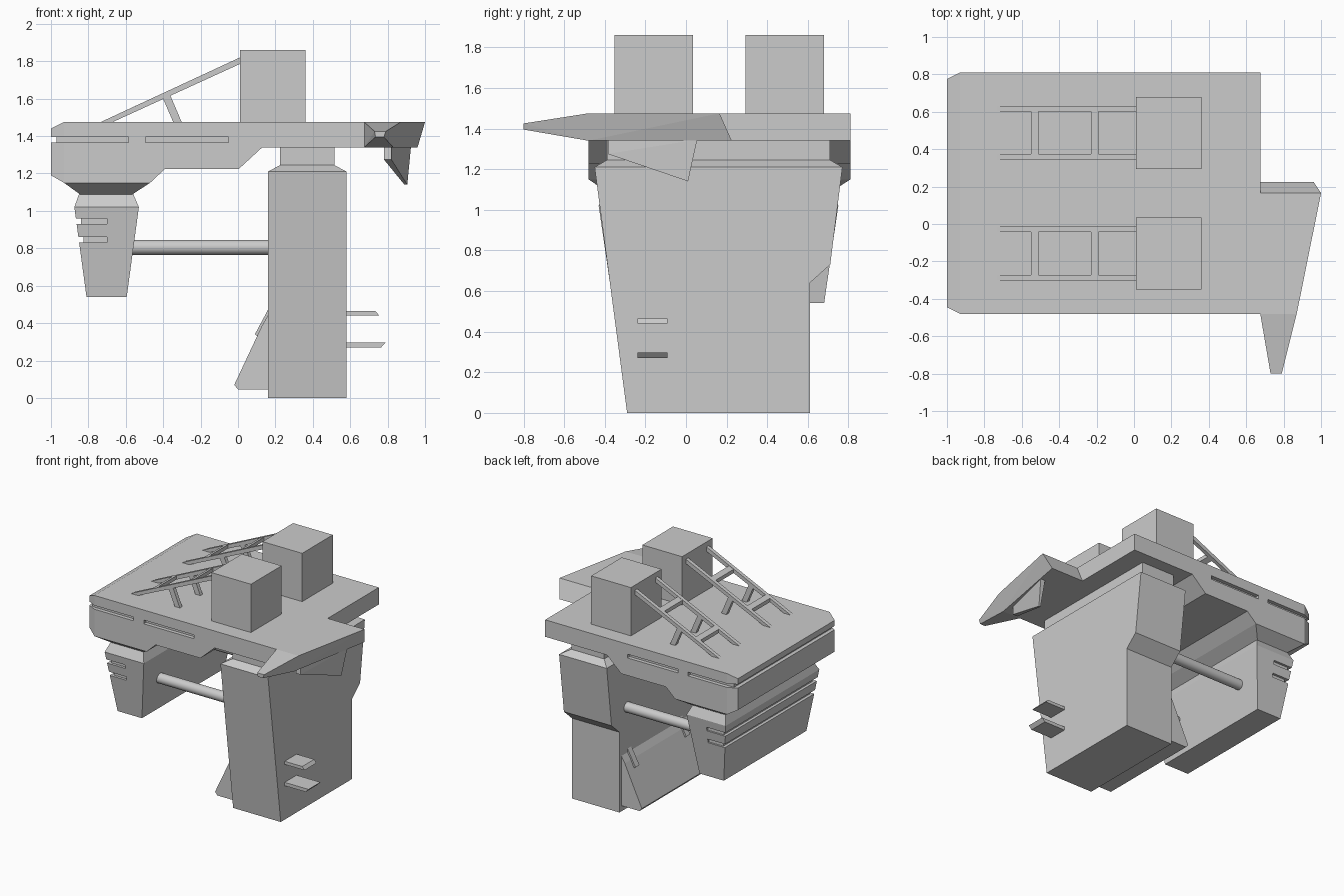
import bpy, bmesh, math
from mathutils import Vector

if "Cube" in bpy.data.objects:
    bpy.data.objects.remove(bpy.data.objects["Cube"])


def finish(name, bm):
    bmesh.ops.recalc_face_normals(bm, faces=bm.faces)
    me = bpy.data.meshes.new(name)
    bm.to_mesh(me)
    bm.free()
    ob = bpy.data.objects.new(name, me)
    bpy.context.collection.objects.link(ob)
    return ob


def hull(name, pts):
    bm = bmesh.new()
    for p in pts:
        bm.verts.new(p)
    bmesh.ops.convex_hull(bm, input=bm.verts[:])
    bmesh.ops.dissolve_limit(bm, angle_limit=0.01, verts=bm.verts[:], edges=bm.edges[:])
    return finish(name, bm)


def rect(x0, x1, y0, y1, z):
    return [(x, y, z) for x in (x0, x1) for y in (y0, y1)]


def box(name, x0, x1, y0, y1, z0, z1):
    return hull(name, rect(x0, x1, y0, y1, z0) + rect(x0, x1, y0, y1, z1))


def prism(name, profile, axis, a, b, cuts=()):
    """Extrude an (x,z) profile along y, or a (y,z) profile along x; optional plane cuts."""
    bm = bmesh.new()
    place = (lambda u, v, t: (u, t, v)) if axis == 'y' else (lambda u, v, t: (t, u, v))
    face = bm.faces.new([bm.verts.new(place(u, v, a)) for u, v in profile])
    ext = bmesh.ops.extrude_face_region(bm, geom=[face])
    move = [g for g in ext['geom'] if isinstance(g, bmesh.types.BMVert)]
    bmesh.ops.translate(bm, verts=move, vec=Vector(place(0, 0, b - a)))
    for co, no in cuts:
        geom = bm.verts[:] + bm.edges[:] + bm.faces[:]
        res = bmesh.ops.bisect_plane(bm, geom=geom, plane_co=co, plane_no=no, clear_outer=True)
        rim = [g for g in res['geom_cut'] if isinstance(g, bmesh.types.BMEdge)]
        bmesh.ops.holes_fill(bm, edges=rim)
    return finish(name, bm)


def carve(ob, *bounds):
    for b in bounds:
        cutter = box('slot_cutter', *b)
        cutter.hide_render = True
        mod = ob.modifiers.new('slot', 'BOOLEAN')
        mod.operation, mod.solver, mod.object = 'DIFFERENCE', 'EXACT', cutter
        bpy.context.view_layer.objects.active = ob
        bpy.ops.object.modifier_apply(modifier=mod.name)
        bpy.data.objects.remove(cutter)


MID = 0.163                      # y of the symmetry plane of the body
F, B = -0.48, 0.81               # deck front and back

# Deck with stepped underside, chamfered left corners and side slots
deck = prism('deck', [(-1, 1.44), (-.93, 1.475), (.675, 1.475), (.675, 1.34), (.13, 1.34),
                      (.005, 1.225), (-.39, 1.225), (-.47, 1.15), (-.93, 1.15), (-1, 1.19)],
             'y', F, B, [((-1, F + .035, 0), (-.035, -.07, 0)),
                         ((-1, B - .035, 0), (-.035, .07, 0))])
S = (1.365, 1.395)
carve(deck, (-1.1, -.97, -1, 1, *S),
      (-1.1, -.585, -1, F + .03, *S), (-1.1, -.585, B - .03, 1, *S),
      (-.495, -.05, -1, F + .03, *S), (-.495, -.05, B - .03, 1, *S))

# Left leg and its flared collar
hull('left_collar', rect(-.93, -.47, F, B, 1.15) + rect(-.84, -.57, -.385, .71, 1.085))
left_leg = hull('left_leg', rect(-.85, -.56, -.39, .715, 1.09)
                + rect(-.875, -.53, -.43, .75, 1.02) + rect(-.81, -.595, -.36, .68, .54))
for z0, z1, x, y in ((.93, .96, -.84, .56), (.83, .86, -.825, .545)):
    carve(left_leg, (-1, x, -1, 1, z0, z1),
          (-1, -.7, -1, MID - y, z0, z1), (-1, -.7, MID + y, 1, z0, z1))

# Right leg, cap and neck
prism('right_leg', [(-.29, 0), (.61, 0), (.61, .64), (.71, .73), (.77, 1.21), (-.45, 1.21)],
      'x', .16, .58)
hull('right_leg_cap', rect(.16, .58, -.45, .77, 1.21) + rect(.225, .515, -.39, .71, 1.245))
box('right_leg_neck', .225, .515, -.39, .71, 1.24, 1.345)

# Cross bars between the legs
for i, y in enumerate((MID - .35, MID + .35)):
    bpy.ops.mesh.primitive_cylinder_add(vertices=24, radius=.04, depth=.76,
                                        location=(-.2, y, .805), rotation=(0, math.pi / 2, 0))
    bpy.context.object.name = f'cross_bar_{i + 1}'
    bpy.ops.object.shade_smooth_by_angle()

# Sloped apron at the foot of the right leg, with two braces
prism('apron', [(.165, .045), (0, .045), (-.02, .07), (.13, .39), (.165, .45)], 'y', -.26, .585)
for i, y in enumerate((MID - .32, MID + .32)):
    prism(f'apron_brace_{i + 1}', [(.09, .34), (.12, .32), (.165, .41), (.165, .48)],
          'y', y - .025, y + .025)

# Steps on the outer side of the right leg
prism('upper_step', [(.57, .44), (.755, .44), (.735, .465), (.57, .465)], 'y', -.24, -.09)
prism('lower_step', [(.57, .27), (.765, .27), (.79, .297), (.57, .297)], 'y', -.24, -.09)

# Side wing with a pointed prong, and the blade hanging under it
hull('side_wing', rect(.675, 1, .165, .165, 1.475) + rect(.675, .96, .225, .225, 1.34)
     + rect(.675, .87, -.48, -.48, 1.475) + rect(.675, .83, -.48, -.48, 1.34))
hull('wing_prong', rect(.675, .87, -.48, -.48, 1.475) + rect(.675, .83, -.48, -.48, 1.34)
     + rect(.73, .79, -.8, -.8, 1.425) + rect(.735, .78, -.8, -.8, 1.395))
blade = [(.925, .055, 1.345), (.905, .01, 1.14), (.82, -.385, 1.275), (.82, -.38, 1.345)]
hull('wing_blade', blade + [(x - (.015 if z < 1.2 else .04), y, z) for x, y, z in blade])

# Roof boxes, each with a sloping ladder and props
for n, c in enumerate((MID - .321, MID + .324), 1):
    box(f'roof_box_{n}', .01, .36, c - .193, c + .193, 1.47, 1.86)
    for k, s in enumerate((-1, 1), 1):
        y = c + s * .129
        prism(f'ladder_rail_{n}_{k}', [(-.745, 1.47), (-.67, 1.475), (.02, 1.79), (.02, 1.825)],
              'y', y - .015, y + .015)
        prism(f'ladder_prop_{n}_{k}', [(-.405, 1.61), (-.365, 1.625), (-.3, 1.472), (-.345, 1.472)],
              'y', y - .015, y + .015)
    for k, x in enumerate((-.53, -.21), 1):
        z = 1.555 + (x + .53) * .455
        prism(f'ladder_rung_{n}_{k}', [(x - .02, z - .024), (x + .02, z - .006),
                                       (x + .02, z + .024), (x - .02, z + .006)],
              'y', c - .12, c + .12)
